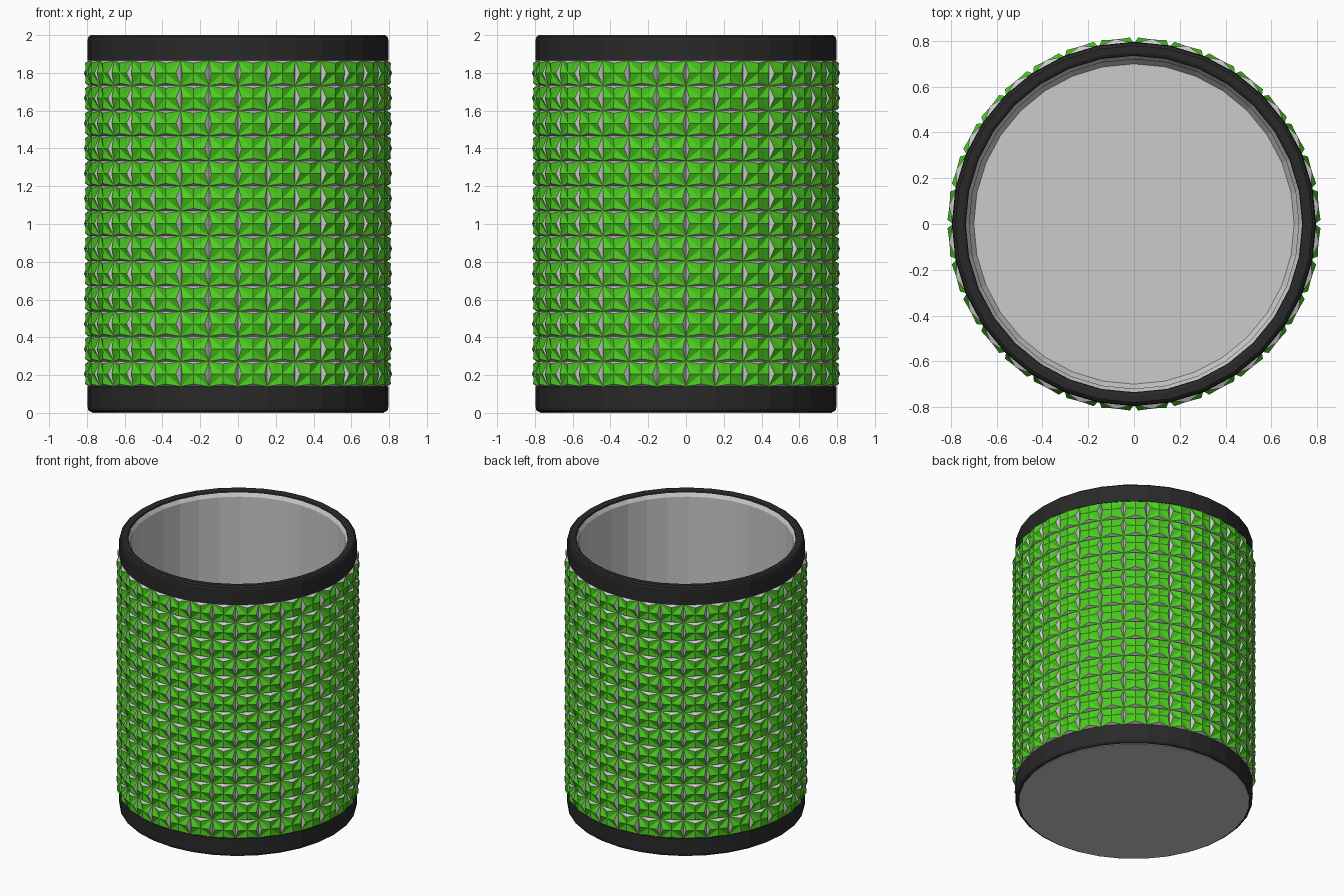
import bpy, bmesh
from math import sin, cos, pi
from mathutils import Vector

if "Cube" in bpy.data.objects:
    bpy.data.objects.remove(bpy.data.objects["Cube"])

SEG, ROWS = 32, 13
Z0, Z1, R = 0.14, 1.865, 0.79


def material(name, rgb):
    m = bpy.data.materials.new(name)
    m.diffuse_color = (*rgb, 1)
    m.use_nodes = True
    m.node_tree.nodes["Principled BSDF"].inputs["Base Color"].default_value = m.diffuse_color
    return m


black = material("black", (0.022, 0.022, 0.022))
green = material("green", (0.075, 0.62, 0.015))
grey = material("grey", (0.6, 0.6, 0.6))


def finish(name, bm, mats=()):
    me = bpy.data.meshes.new(name)
    bm.to_mesh(me)
    bm.free()
    for m in mats:
        me.materials.append(m)
    ob = bpy.data.objects.new(name, me)
    bpy.context.collection.objects.link(ob)
    return ob


def lathe(name, profile, mats=()):
    """Revolve an (r, z) profile; points on the axis close into a fan."""
    bm = bmesh.new()
    rings = []
    for r, z in profile:
        if r == 0:
            rings.append([bm.verts.new((0, 0, z))] * SEG)
        else:
            rings.append([bm.verts.new((r * cos(2 * pi * i / SEG), r * sin(2 * pi * i / SEG), z))
                          for i in range(SEG)])
    for a, b in zip(rings, rings[1:]):
        for i in range(SEG):
            j = (i + 1) % SEG
            bm.faces.new(list(dict.fromkeys((a[i], a[j], b[j], b[i]))))
    bmesh.ops.recalc_face_normals(bm, faces=bm.faces)
    return finish(name, bm, mats)


# grey inner cup: underside, hidden core wall, lip, inner wall and floor
lathe("inner_cup", [(0, 0), (0.772, 0), (0.772, 1.97), (0.735, 1.985), (0.72, 1.96),
                    (0.72, 0.1), (0.70, 0.07), (0, 0.07)])

# black rounded bands at the bottom and top
lathe("bottom_band", [(0.772, 0.004), (0.785, 0.008), (0.793, 0.016), (0.796, 0.03),
                      (0.796, Z0), (0.772, Z0)], [black])
lathe("top_rim", [(0.772, Z1), (0.796, Z1), (0.796, 1.975), (0.792, 1.99), (0.78, 2.0),
                  (0.75, 2.0), (0.738, 1.994), (0.732, 1.975)], [black])

# studded sleeve: each cell has a raised four-pointed green tile with grey sloped sides
bm = bmesh.new()
dz = (Z1 - Z0) / ROWS
INSET, RISE, CENTRE = 0.10, 0.027, 0.024
for c in range(SEG):
    a0, a1 = 2 * pi * c / SEG, 2 * pi * (c + 1) / SEG
    p0 = Vector((R * cos(a0), R * sin(a0), 0))
    p1 = Vector((R * cos(a1), R * sin(a1), 0))
    out = (p0 + p1).normalized()
    for r in range(ROWS):
        def point(u, v, h):
            p = p0.lerp(p1, u) + out * h
            return bm.verts.new((p.x, p.y, Z0 + (r + v) * dz))
        corner = [point(u, v, 0) for u, v in ((0, 0), (1, 0), (1, 1), (0, 1))]
        mid = [point(u, v, RISE) for u, v in
               ((0.5, INSET), (1 - INSET, 0.5), (0.5, 1 - INSET), (INSET, 0.5))]
        peak = point(0.5, 0.5, CENTRE)
        for k in range(4):
            n = (k + 1) % 4
            bm.faces.new((corner[k], corner[n], mid[k])).material_index = 1
            bm.faces.new((corner[k], mid[k], peak))
            bm.faces.new((mid[k], corner[n], peak))
bmesh.ops.remove_doubles(bm, verts=bm.verts, dist=0.0001)
finish("studded_sleeve", bm, [green, grey])
